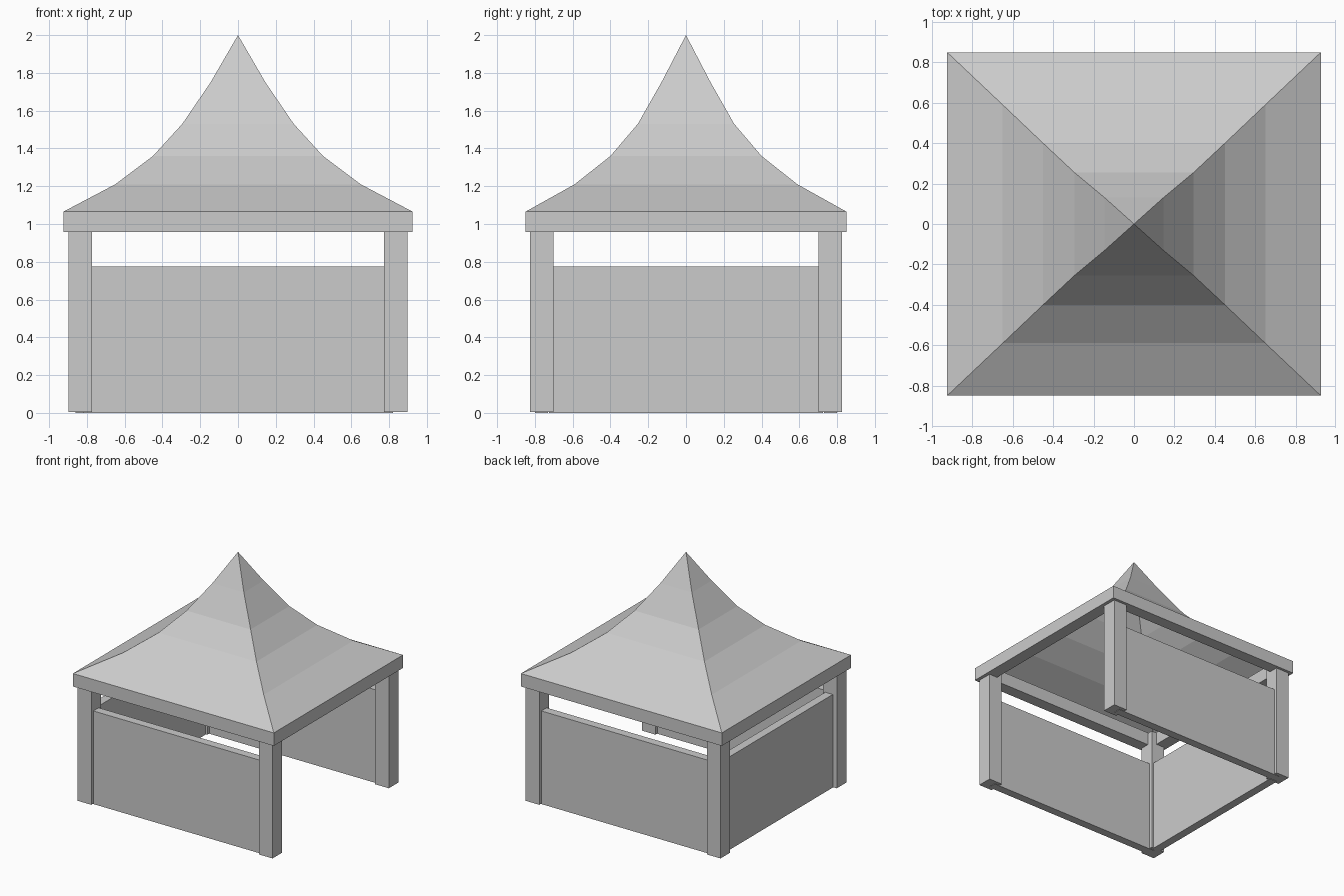
import bpy, bmesh

if "Cube" in bpy.data.objects:
    bpy.data.objects.remove(bpy.data.objects["Cube"])


def finish(name, bm):
    bmesh.ops.recalc_face_normals(bm, faces=bm.faces)
    me = bpy.data.meshes.new(name)
    bm.to_mesh(me)
    bm.free()
    ob = bpy.data.objects.new(name, me)
    bpy.context.collection.objects.link(ob)
    return ob


def box(name, x0, x1, y0, y1, z0, z1):
    bm = bmesh.new()
    bmesh.ops.create_cube(bm, size=1)
    for v in bm.verts:
        v.co.x = x1 if v.co.x > 0 else x0
        v.co.y = y1 if v.co.y > 0 else y0
        v.co.z = z1 if v.co.z > 0 else z0
    return finish(name, bm)


def rect_loops(name, sections, closed=False, apex=None):
    """Skin a stack of rectangles given as (half x, half y, z)."""
    bm = bmesh.new()
    rings = [[bm.verts.new((sx * hx, sy * hy, z))
              for sx, sy in ((-1, -1), (1, -1), (1, 1), (-1, 1))]
             for hx, hy, z in sections]
    pairs = list(zip(rings, rings[1:]))
    if closed:
        pairs.append((rings[-1], rings[0]))
    for a, b in pairs:
        for i in range(4):
            j = (i + 1) % 4
            bm.faces.new((a[i], a[j], b[j], b[i]))
    if apex is not None:
        tip = bm.verts.new((0, 0, apex))
        for i in range(4):
            bm.faces.new((rings[-1][i], rings[-1][(i + 1) % 4], tip))
    return finish(name, bm)


# Swept tent roof, hollow underneath
rect_loops("roof_canopy", [(0.925, 0.85, 1.065), (0.65, 0.59, 1.21),
                           (0.45, 0.40, 1.36), (0.295, 0.255, 1.53),
                           (0.145, 0.13, 1.75)], apex=2.0)

# Eaves frame below the roof
rect_loops("eaves_frame", [(0.925, 0.85, 0.957), (0.925, 0.85, 1.065),
                           (0.82, 0.75, 1.065), (0.82, 0.75, 0.957)], closed=True)

# Corner posts
for sx, side in ((-1, "left"), (1, "right")):
    for sy, end in ((-1, "front"), (1, "back")):
        xs = sorted((sx * 0.772, sx * 0.897))
        ys = sorted((sy * 0.702, sy * 0.827))
        box(f"{end}_{side}_post", *xs, *ys, 0.004, 1.06)

# Half-height walls on three sides, right side open
for sy, end in ((-1, "front"), (1, "back")):
    box(f"{end}_wall", -0.82, 0.82, *sorted((sy * 0.73, sy * 0.80)), 0, 0.775)
box("left_wall", -0.86, -0.79, -0.725, 0.725, 0, 0.775)
